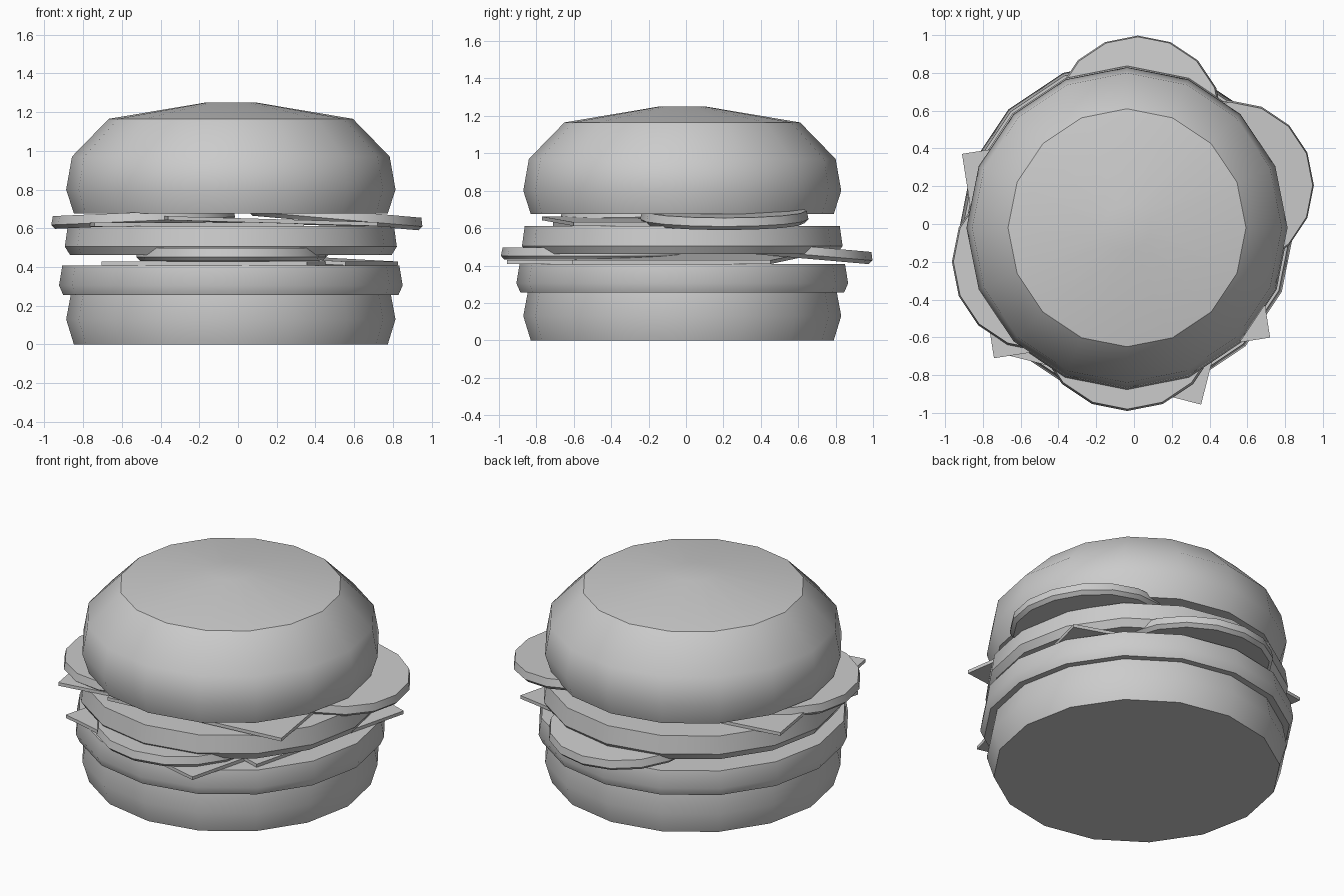
import bpy, bmesh
from math import sin, cos, pi, radians
from mathutils import Euler

if "Cube" in bpy.data.objects:
    bpy.data.objects.remove(bpy.data.objects["Cube"])

SIDES = 16


def make_object(name, bm, loc, rot):
    bmesh.ops.recalc_face_normals(bm, faces=bm.faces)
    mesh = bpy.data.meshes.new(name)
    bm.to_mesh(mesh)
    bm.free()
    ob = bpy.data.objects.new(name, mesh)
    ob.location = loc
    ob.rotation_euler = rot
    bpy.context.collection.objects.link(ob)
    return ob


def disc(name, profile, loc, rot=(0, 0, 0)):
    """Closed solid of revolution from (radius, z) points, bottom to top."""
    bm = bmesh.new()
    rings = [[bm.verts.new((r * cos(2 * pi * i / SIDES), r * sin(2 * pi * i / SIDES), z))
              for i in range(SIDES)] for r, z in profile]
    for a, b in zip(rings, rings[1:]):
        for i in range(SIDES):
            j = (i + 1) % SIDES
            bm.faces.new((a[i], a[j], b[j], b[i]))
    bm.faces.new(rings[0][::-1])
    bm.faces.new(rings[-1])
    ob = make_object(name, bm, loc, rot)
    bpy.context.view_layer.objects.active = ob
    bpy.ops.object.select_all(action='DESELECT')
    ob.select_set(True)
    bpy.ops.object.shade_smooth_by_angle(angle=radians(35))
    return ob


def cheese(name, loc, turn, tilt=0):
    """Thin square slice, tilted along its own width."""
    bm = bmesh.new()
    bmesh.ops.create_cube(bm, size=1)
    bmesh.ops.scale(bm, vec=(1.095, 1.095, 0.02), verts=bm.verts)
    return make_object(name, bm, loc, Euler((0, radians(tilt), radians(turn))))


def tomato(name, radius, loc, tilt_x=0, tilt_y=0):
    disc(name, [(radius - 0.02, -0.033), (radius, -0.012), (radius - 0.01, 0.033)],
         loc, (radians(tilt_x), radians(tilt_y), 0))


CX, CY = -0.037, -0.02

# Buns
disc("bottom_bun", [(0.81, 0), (0.85, 0.13), (0.82, 0.29)], (CX, CY, 0))
disc("top_bun", [(0.81, 0.675), (0.85, 0.80), (0.82, 0.97), (0.63, 1.165), (0.125, 1.25)],
     (CX, CY, 0))

# Patties
disc("lower_patty", [(0.865, 0.255), (0.887, 0.305), (0.87, 0.408)], (CX, CY, 0))
disc("upper_patty", [(0.83, 0.462), (0.857, 0.505), (0.842, 0.612)], (CX, CY, 0))

# Cheese slices, two overlapping on each patty
cheese("lower_cheese_left", (-0.04, -0.29, 0.419), -14.3)
cheese("lower_cheese_right", (0.16, 0.057, 0.447), -14.3, 3)
cheese("upper_cheese_left", (-0.285, -0.085, 0.62), 8.9)
cheese("upper_cheese_right", (0.095, -0.145, 0.637), 8.9, 1.6)

# Tomato slices, two per layer
tomato("lower_tomato_front", 0.49, (-0.035, -0.5, 0.464))
tomato("lower_tomato_back", 0.45, (0.02, 0.55, 0.478), tilt_x=-5)
tomato("upper_tomato_left", 0.475, (-0.49, -0.2, 0.65), tilt_y=-2.5)
tomato("upper_tomato_right", 0.45, (0.505, 0.205, 0.66), tilt_y=5)
